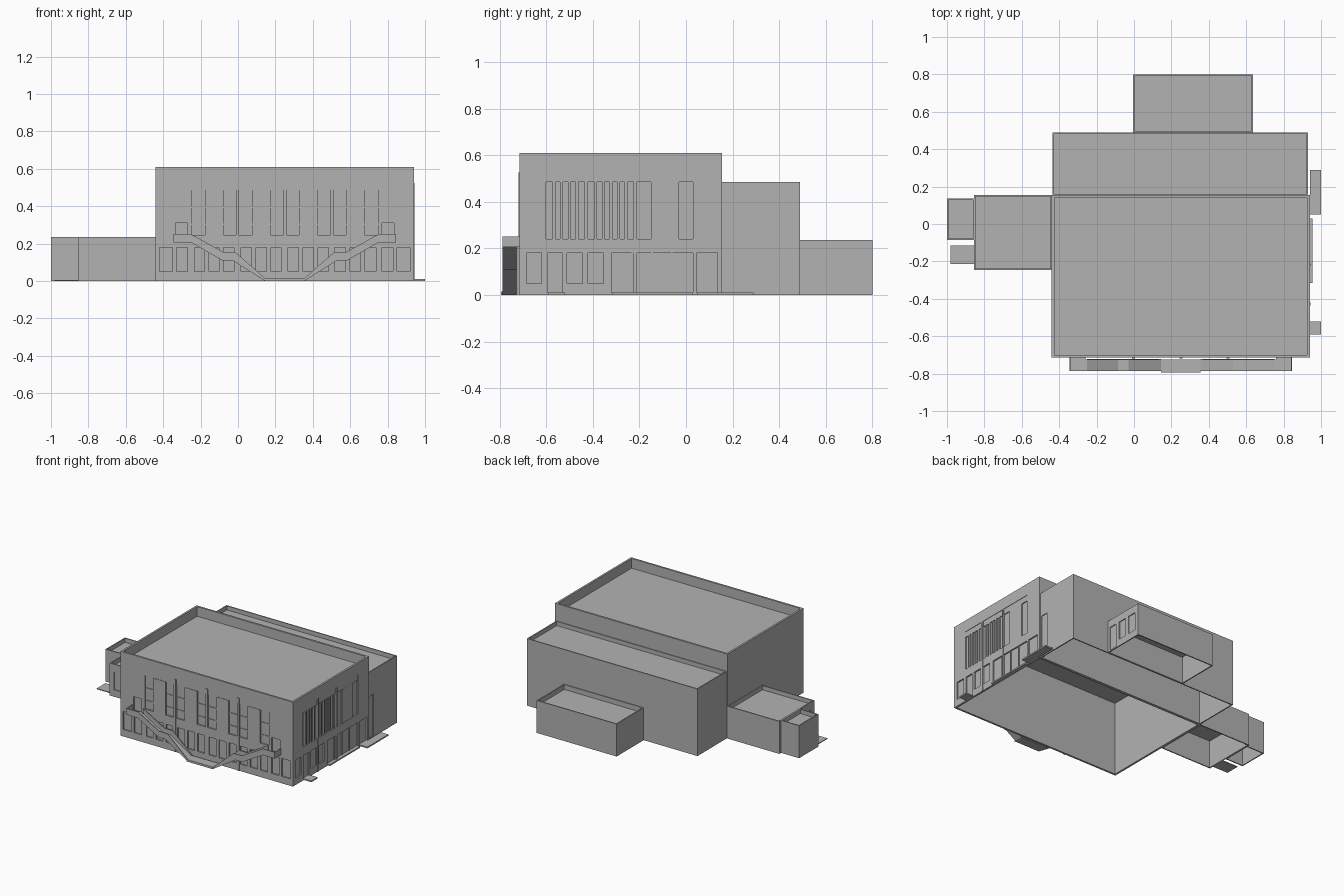
import bpy, bmesh

if "Cube" in bpy.data.objects:
    bpy.data.objects.remove(bpy.data.objects["Cube"])

grey = bpy.data.materials.new("plain_grey")
grey.use_nodes = True
colour = (0.45, 0.45, 0.45, 1)
grey.diffuse_color = colour
grey.node_tree.nodes["Principled BSDF"].inputs["Base Color"].default_value = colour


def finish(bm, name):
    bmesh.ops.recalc_face_normals(bm, faces=bm.faces)
    mesh = bpy.data.meshes.new(name)
    bm.to_mesh(mesh)
    bm.free()
    mesh.materials.append(grey)
    obj = bpy.data.objects.new(name, mesh)
    bpy.context.collection.objects.link(obj)
    return obj


def add_box(bm, x0, x1, y0, y1, z0, z1):
    cube = bmesh.ops.create_cube(bm, size=1)["verts"]
    for v in cube:
        v.co.x = x1 if v.co.x > 0 else x0
        v.co.y = y1 if v.co.y > 0 else y0
        v.co.z = z1 if v.co.z > 0 else z0


def boxes(name, specs):
    bm = bmesh.new()
    for s in specs:
        add_box(bm, *s)
    return finish(bm, name)


def shell(name, x0, x1, y0, y1, height, sink, wall):
    """Open-bottomed block with a roof sunk behind a parapet."""
    bm = bmesh.new()
    roof = height - sink
    rings = []
    for inset, z in ((wall, roof - 0.005), (wall, 0), (0, 0),
                     (0, height), (wall, height), (wall, roof)):
        a, b, c, d = x0 + inset, x1 - inset, y0 + inset, y1 - inset
        rings.append([bm.verts.new((x, y, z)) for x, y in ((a, c), (b, c), (b, d), (a, d))])
    for low, high in zip(rings, rings[1:]):
        for i in range(4):
            j = (i + 1) % 4
            bm.faces.new((low[i], low[j], high[j], high[i]))
    bm.faces.new(rings[0])
    bm.faces.new(rings[-1])
    return finish(bm, name)


def carve(obj, specs):
    """Cut shallow recesses into a shell and keep the result."""
    cutter = boxes("recess_cutter", specs)
    cutter.hide_render = True
    mod = obj.modifiers.new("recesses", "BOOLEAN")
    mod.operation = "DIFFERENCE"
    mod.solver = "EXACT"
    mod.object = cutter
    graph = bpy.context.evaluated_depsgraph_get()
    mesh = bpy.data.meshes.new_from_object(obj.evaluated_get(graph))
    obj.modifiers.clear()
    obj.data = mesh
    bpy.data.objects.remove(cutter)


def on_front(y, depth, a0, a1, z0, z1, out=0.02):
    return (a0, a1, y - out, y + depth, z0, z1)


def on_right(x, depth, a0, a1, z0, z1, out=0.02):
    return (x - depth, x + out, a0, a1, z0, z1)


# Building blocks
FRONT, SIDE = -0.715, 0.94
hall = shell("main_hall", -0.44, SIDE, FRONT, 0.155, 0.61, 0.07, 0.014)
rear = shell("rear_block", -0.435, 0.93, 0.153, 0.49, 0.485, 0.03, 0.008)
annex = shell("rear_annex", -0.005, 0.635, 0.488, 0.80, 0.235, 0.035, 0.008)
wing = shell("side_wing", -0.855, -0.438, -0.245, 0.155, 0.235, 0.03, 0.008)
shell("wing_end", -1.0, -0.853, -0.085, 0.135, 0.235, 0.03, 0.008)

# Front openings: four tall bays, ground windows, landing doors
bays = [(-0.245 + i * 0.25, -0.01 + i * 0.253) for i in range(4)]
cuts = []
for a, b in bays:
    cuts.append(on_front(FRONT, 0.01, a, b, 0.245, 0.525))
    step = (b - a) / 3
    for k in range(3):
        left = a + k * step + 0.012
        cuts.append(on_front(FRONT, 0.01, left, left + step - 0.024, 0.05, 0.18))
for a, b in ((-0.42, -0.35), (-0.33, -0.27), (0.77, 0.83), (0.85, 0.92)):
    cuts.append(on_front(FRONT, 0.01, a, b, 0.05, 0.18))
for a in (-0.335, 0.77):
    cuts.append(on_front(FRONT, 0.01, a, a + 0.065, 0.205, 0.31))

# Right side openings: three tall bays, doors and windows below
side_bays = [(-0.60, -0.435, 4), (-0.42, -0.225, 5), (-0.21, 0.03, 0)]
for a, b, _ in side_bays:
    cuts.append(on_right(SIDE, 0.01, a, b, 0.24, 0.525))
for a, b, low in ((-0.685, -0.62, 0.05), (-0.595, -0.53, 0.01), (-0.51, -0.445, 0.05),
                  (-0.42, -0.355, 0.05), (-0.32, 0.03, 0.01), (0.045, 0.135, 0.01)):
    cuts.append(on_right(SIDE, 0.01, a, b, low, 0.18))
carve(hall, cuts)

# Openings on the lower blocks
carve(rear, [on_right(0.93, 0.006, 0.165, 0.22, 0.01, 0.31)])
carve(annex, [on_right(0.635, 0.006, a, a + 0.065, low, 0.18)
              for a, low in ((0.51, 0.01), (0.605, 0.05), (0.70, 0.05))])
carve(wing, [on_front(-0.245, 0.006, a, a + 0.075, 0.05, 0.18)
             for a in (-0.82, -0.68, -0.545)]
      + [(-0.875, -0.849, -0.205, -0.125, 0.01, 0.18)])

# Front bay fittings
panels, bars, lintels = [], [], []
for a, b in bays:
    mid = (a + b) / 2
    panels.append(on_front(FRONT, 0.012, mid - 0.05, mid + 0.05, 0.245, 0.485, 0.0))
    lintels.append(on_front(FRONT, 0.012, a, b, 0.485, 0.525, -0.003))
    for z in (0.30, 0.39):
        bars.append(on_front(FRONT, 0.012, a, b, z, z + 0.008, -0.006))
boxes("front_bay_panels", panels)
boxes("front_window_bars", bars)
boxes("front_lintels", lintels)
boxes("front_pilasters", [on_front(FRONT, 0.012, x - 0.008, x + 0.008, 0, 0.525, 0.004)
                          for x in (-0.003, 0.25, 0.503)])

# Side bay fittings
fins, side_lintels = [], []
for a, b, count in side_bays:
    side_lintels.append(on_right(SIDE, 0.012, a, b, 0.485, 0.525, -0.003))
    for k in range(count):
        y = a + (k + 1) * (b - a) / (count + 1)
        fins.append(on_right(SIDE, 0.012, y - 0.006, y + 0.006, 0.24, 0.485, 0.0))
boxes("side_lintels", side_lintels)
boxes("side_fins", fins)
boxes("side_display_panel", [on_right(SIDE, 0.012, -0.15, -0.03, 0.24, 0.485, -0.002)])
boxes("side_pilasters", [on_right(SIDE, 0.012, y - 0.007, y + 0.007, 0, 0.525, 0.003)
                         for y in (-0.4275, -0.2175)])
boxes("side_door_posts", [on_right(SIDE, 0.012, y, y + 0.008, 0.01, 0.18, -0.004)
                          for y in (-0.235, -0.15, -0.065)])

# Twin front stairs, mirrored about the entrance axis
AXIS = 0.25
BOTTOM = [(-0.345, 0.205), (-0.25, 0.205), (-0.085, 0.11), (-0.03, 0.11), (0.145, 0.0)]
TOP = [(-0.345, 0.25), (-0.25, 0.25), (-0.08, 0.155), (-0.015, 0.155), (0.145, 0.015)]


def ribbon(bm, low, high, y0, y1, flip):
    outline = low + high[::-1]
    loops = [[bm.verts.new((2 * AXIS - x if flip else x, y, z)) for x, z in outline]
             for y in (y0, y1)]
    n, half = len(outline), len(low)
    for i in range(n):
        j = (i + 1) % n
        bm.faces.new((loops[0][i], loops[0][j], loops[1][j], loops[1][i]))
    for loop in loops:
        for i in range(half - 1):
            bm.faces.new((loop[i], loop[i + 1], loop[n - 2 - i], loop[n - 1 - i]))


for flip, side in ((False, "right"), (True, "left")):
    bm = bmesh.new()
    ribbon(bm, BOTTOM, [(x, z + 0.01) for x, z in BOTTOM], -0.785, -0.725, flip)
    finish(bm, side + "_stair_deck")
    bm = bmesh.new()
    ribbon(bm, BOTTOM, TOP, -0.787, -0.782, flip)
    ribbon(bm, BOTTOM[1:], TOP[1:], -0.728, -0.723, flip)
    finish(bm, side + "_stair_rails")
    ends = sorted(2 * AXIS - x if flip else x for x in (-0.345, -0.26))
    rail = sorted(2 * AXIS - x if flip else x for x in (-0.345, -0.34))
    boxes(side + "_stair_landing", [(*ends, -0.785, FRONT, 0.205, 0.215),
                                    (*rail, -0.785, FRONT, 0.205, 0.25)])
boxes("stair_foot", [(0.145, 0.355, -0.795, -0.725, 0, 0.015)])

# Door slabs at ground level
boxes("door_slabs", [(-0.98, -0.855, -0.215, -0.115, 0, 0.006),
                     (SIDE, 1.0, 0.05, 0.29, 0, 0.01),
                     (SIDE, 1.0, -0.59, -0.52, 0, 0.01),
                     (SIDE, 0.955, -0.315, 0.03, 0, 0.01)])
